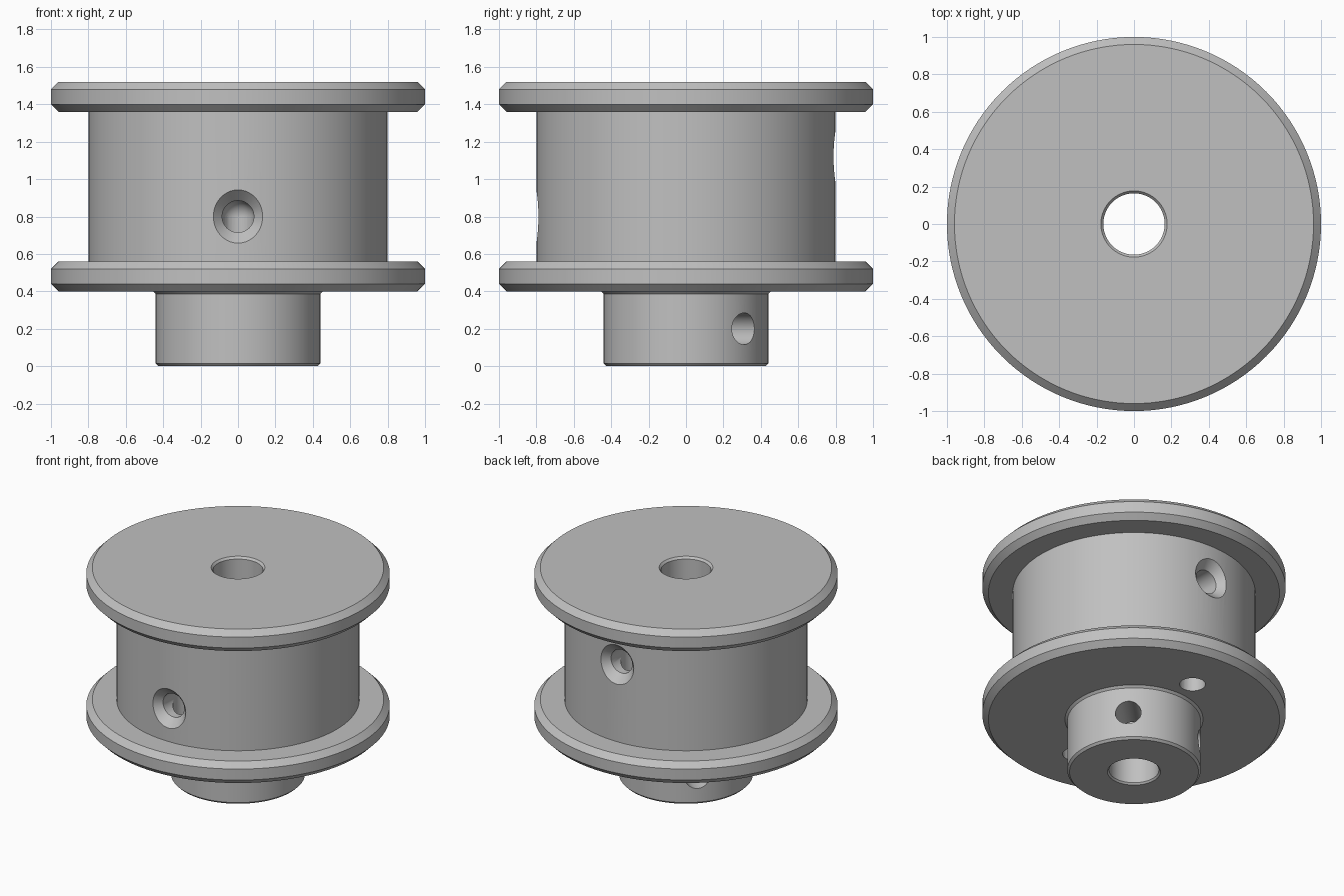
import bpy, bmesh, math
from mathutils import Matrix, Vector

cube = bpy.data.objects.get("Cube")
if cube:
    bpy.data.objects.remove(cube, do_unlink=True)

SEGMENTS = 128
HOLE = 0.085

metal = bpy.data.materials.new("plain grey")
metal.use_nodes = True
GREY = (0.53, 0.53, 0.53, 1)
metal.diffuse_color = GREY
metal.node_tree.nodes["Principled BSDF"].inputs["Base Color"].default_value = GREY


def finish(name, bm):
    bmesh.ops.recalc_face_normals(bm, faces=bm.faces)
    mesh = bpy.data.meshes.new(name)
    bm.to_mesh(mesh)
    bm.free()
    mesh.materials.append(metal)
    obj = bpy.data.objects.new(name, mesh)
    bpy.context.collection.objects.link(obj)
    return obj


def lathe(name, profile, segments, matrix=Matrix(), closed=False):
    """Turn (radius, height) points around z, then place the result."""
    bm = bmesh.new()
    verts = [bm.verts.new((r, 0, z)) for r, z in profile]
    pairs = list(zip(verts, verts[1:]))
    if closed:
        pairs.append((verts[-1], verts[0]))
    edges = [bm.edges.new(p) for p in pairs]
    bmesh.ops.spin(bm, geom=verts + edges, cent=(0, 0, 0), axis=(0, 0, 1),
                   angle=math.tau, steps=segments, use_duplicate=False)
    bmesh.ops.remove_doubles(bm, verts=bm.verts, dist=1e-5)
    bmesh.ops.transform(bm, matrix=matrix, verts=bm.verts)
    return finish(name, bm)


def pointing(start, direction):
    turn = Vector(direction).to_track_quat("Z", "Y").to_matrix().to_4x4()
    return Matrix.Translation(start) @ turn


def flange(z):
    """Chamfered rim whose underside is at height z."""
    return [(0.96, z), (1, z + 0.04), (1, z + 0.12), (0.96, z + 0.16)]


# Hub, two flanges, winding drum and bore in one turned section
section = [(0.175, 0), (0.425, 0), (0.44, 0.015), (0.44, 0.385), (0.455, 0.4)]
section += flange(0.4) + [(0.8, 0.56), (0.8, 1.36)] + flange(1.36)
section += [(0.177, 1.52), (0.164, 1.505), (0.164, 0.012)]
spool = lathe("spool", section, SEGMENTS, closed=True)

cutters = []

# Cord passages: countersunk in the drum, rounded elbow, out through the lower flange
for side, z in ((-1, 0.8), (1, 1.12)):
    elbow = Vector((0, side * 0.6, z))
    dome = [(HOLE * math.cos(a), -HOLE * math.sin(a))
            for a in (math.pi / 2 * i / 8 for i in range(8, -1, -1))]
    radial = dome + [(HOLE, 0.14), (0.135, 0.192), (0.175, 0.234), (0, 0.234)]
    radial[0] = (0, -HOLE)
    cutters.append(lathe("drum_hole_cutter", radial, 40, pointing(elbow, (0, side, 0))))
    drop = [(0, 0), (HOLE, 0), (HOLE, z - 0.3), (0, z - 0.3)]
    cutters.append(lathe("flange_hole_cutter", drop, 40, pointing(elbow, (0, 0, -1))))

# Set screw holes from the hub into the bore
for side in (-1, 1):
    screw = [(0, 0.08), (HOLE, 0.08), (HOLE, 0.6), (0, 0.6)]
    cutters.append(lathe("screw_hole_cutter", screw, 40,
                         pointing((0, 0, 0.2), (side, 1, 0))))

for cutter in cutters:
    cutter.hide_render = True
    cut = spool.modifiers.new("cut", "BOOLEAN")
    cut.operation = "DIFFERENCE"
    cut.solver = "EXACT"
    cut.object = cutter

# Bake the cuts, then drop the cutters
graph = bpy.context.evaluated_depsgraph_get()
baked = bpy.data.meshes.new_from_object(spool.evaluated_get(graph))
spool.modifiers.clear()
spool.data = baked
for cutter in cutters:
    bpy.data.objects.remove(cutter, do_unlink=True)

bpy.ops.object.select_all(action="DESELECT")
spool.select_set(True)
bpy.context.view_layer.objects.active = spool
bpy.ops.object.shade_smooth_by_angle(angle=math.radians(25))
